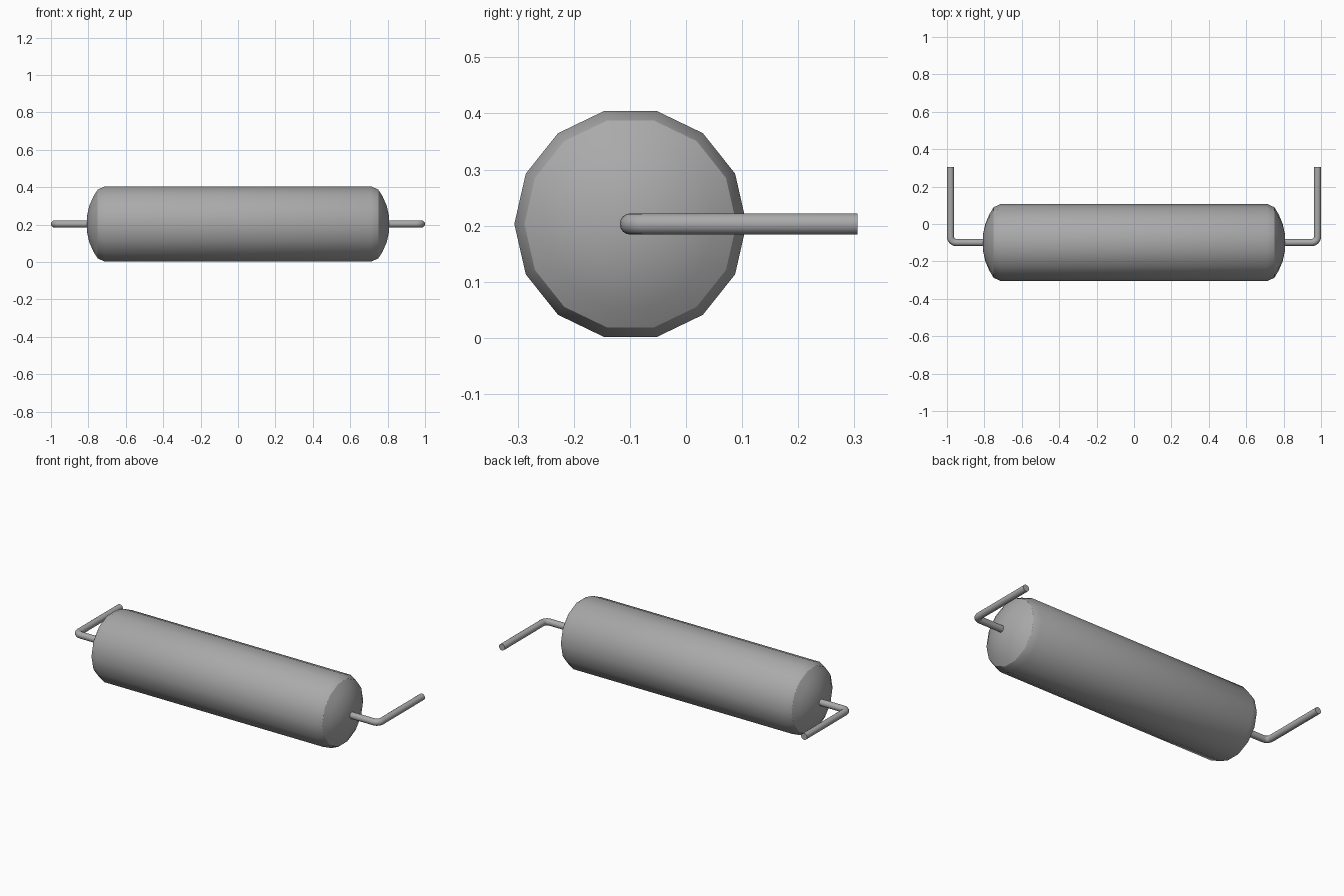
import bpy, bmesh, math
from math import sin, cos, pi

if "Cube" in bpy.data.objects:
    bpy.data.objects.remove(bpy.data.objects["Cube"])

AXIS_Y, AXIS_Z = -0.099, 0.203
SIDES = 14

grey = bpy.data.materials.new("plain_grey")
grey.use_nodes = True
colour = (0.40, 0.40, 0.40, 1)
grey.diffuse_color = colour
grey.node_tree.nodes["Principled BSDF"].inputs["Base Color"].default_value = colour


def finish(ob, angle):
    ob.data.materials.append(grey)
    bpy.ops.object.select_all(action='DESELECT')
    ob.select_set(True)
    bpy.context.view_layer.objects.active = ob
    bpy.ops.object.shade_smooth_by_angle(angle=math.radians(angle))


def sweep(name, rings, caps, angle):
    """Join rings of points into a tube; a ring of one point closes to a tip."""
    bm = bmesh.new()
    loops = [[bm.verts.new(p) for p in ring] for ring in rings]
    for a, b in zip(loops, loops[1:]):
        n = max(len(a), len(b))
        for i in range(n):
            j = (i + 1) % n
            if len(a) == 1:
                bm.faces.new((a[0], b[j], b[i]))
            elif len(b) == 1:
                bm.faces.new((a[i], a[j], b[0]))
            else:
                bm.faces.new((a[i], a[j], b[j], b[i]))
    if caps:
        bm.faces.new(loops[0])
        bm.faces.new(loops[-1])
    bmesh.ops.recalc_face_normals(bm, faces=bm.faces)
    mesh = bpy.data.meshes.new(name)
    bm.to_mesh(mesh)
    bm.free()
    ob = bpy.data.objects.new(name, mesh)
    bpy.context.collection.objects.link(ob)
    finish(ob, angle)
    return ob


# Body: cylinder with chamfered rims and shallow domed ends
half = [(0.71, 0.207), (0.75, 0.189), (0.774, 0.15), (0.795, 0.10),
        (0.806, 0.05), (0.81, 0)]
profile = [(-x, r) for x, r in reversed(half)] + half
body_rings = []
for x, r in profile:
    n = SIDES if r else 1
    body_rings.append([(x, AXIS_Y + r * cos(2 * pi * i / n),
                        AXIS_Z + r * sin(2 * pi * i / n)) for i in range(n)])
sweep("body", body_rings, False, 30)

# Wire leads: out along the axis, round a small bend, then straight back
WIRE, BEND, X_END, Y_END = 0.019, 0.03, 0.981, 0.306
path = [(0.79, AXIS_Y, 0)]
for k in range(7):
    t = k * pi / 12
    path.append((X_END - BEND + BEND * sin(t), AXIS_Y + BEND - BEND * cos(t), t))
path.append((X_END, Y_END, pi / 2))

for name, side in (("left_lead", 1), ("right_lead", -1)):
    rings = []
    for x, y, t in path:
        ring = []
        for i in range(16):
            a = 2 * pi * i / 16
            w = WIRE * cos(a)
            ring.append((side * (x + w * sin(t)), y - w * cos(t),
                         AXIS_Z + WIRE * sin(a)))
        rings.append(ring)
    sweep(name, rings, True, 35)
